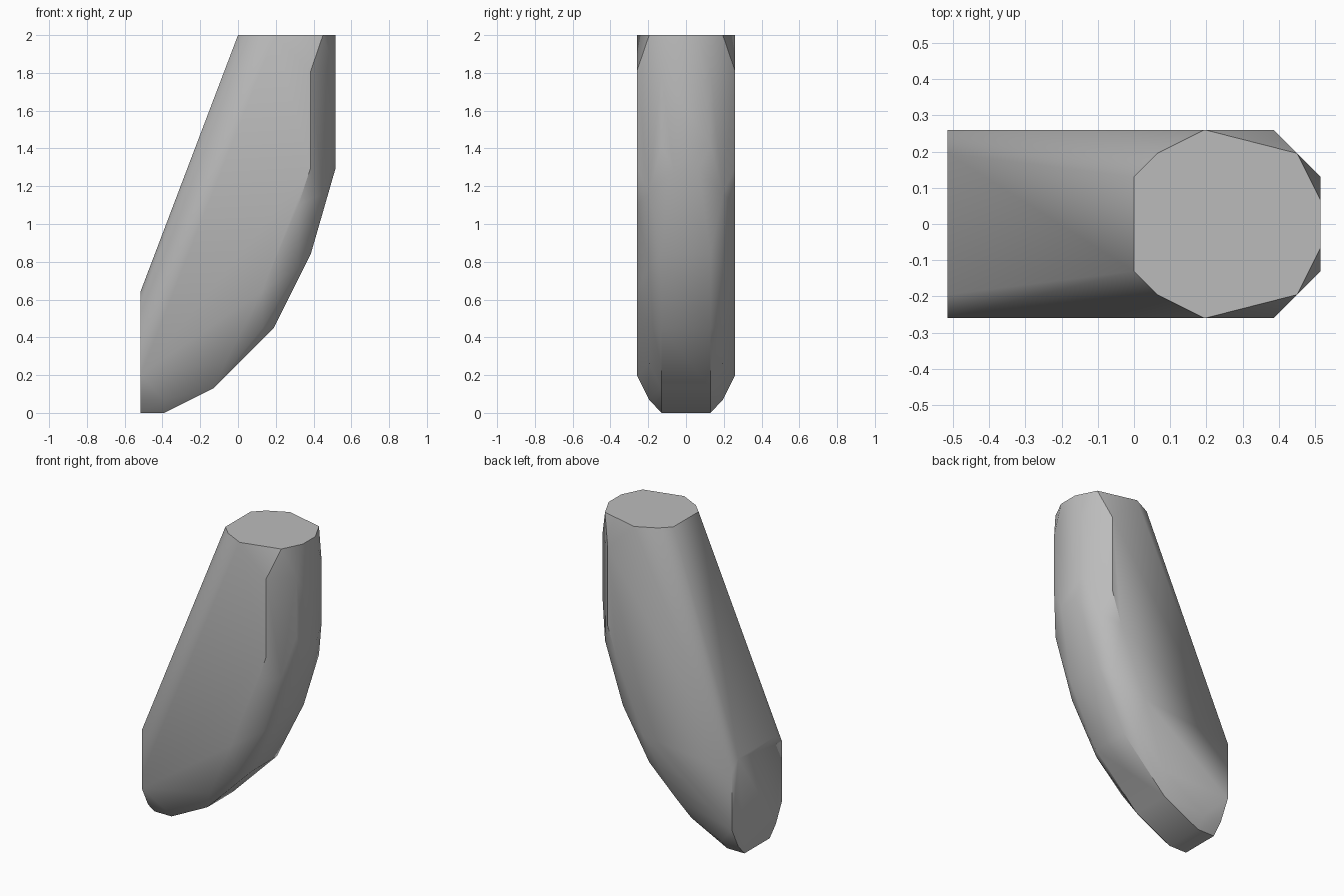
import bpy, bmesh, math

cube = bpy.data.objects.get("Cube")
if cube:
    bpy.data.objects.remove(cube, do_unlink=True)

# Side outlines (x, z) of the curved block at each half-depth
outlines = {
    0.26: [(-.515, .2), (-.515, .58), (.195, 2), (.385, 1.81), (.385, 1.3),
           (.32, 1.1), (.13, .65)],
    0.195: [(-.515, .07), (-.515, .645), (.065, 2), (.45, 2), (.45, 1.16),
            (.32, .77), (.13, .45), (-.07, .26), (-.39, .07)],
    0.13: [(-.515, 0), (-.39, 0), (-.13, .13), (.19, .45), (.385, .84),
           (.515, 1.42), (.515, 1.81), (0, 2)],
    0.065: [(.515, 2), (.515, 1.29)],
}

# Skin the mirrored outlines and merge flat regions
bm = bmesh.new()
for depth, outline in outlines.items():
    for x, z in outline:
        for side in (-1, 1):
            bm.verts.new((x, side * depth, z))
hull = bmesh.ops.convex_hull(bm, input=bm.verts)
loose = [v for v in bm.verts if not v.link_faces]
bmesh.ops.delete(bm, geom=loose, context='VERTS')
bmesh.ops.dissolve_limit(bm, angle_limit=math.radians(1),
                         verts=bm.verts, edges=bm.edges)
bmesh.ops.recalc_face_normals(bm, faces=bm.faces)
mesh = bpy.data.meshes.new("curved_block")
bm.to_mesh(mesh)
bm.free()
block = bpy.data.objects.new("curved_block", mesh)
bpy.context.collection.objects.link(block)

# Plain grey finish
grey = bpy.data.materials.new("light_grey")
grey.use_nodes = True
colour = (.5, .5, .5, 1)
grey.diffuse_color = colour
grey.node_tree.nodes["Principled BSDF"].inputs["Base Color"].default_value = colour
mesh.materials.append(grey)

# Soft shading with crisp end caps
bpy.context.view_layer.objects.active = block
block.select_set(True)
bpy.ops.object.shade_smooth_by_angle(angle=math.radians(30))
